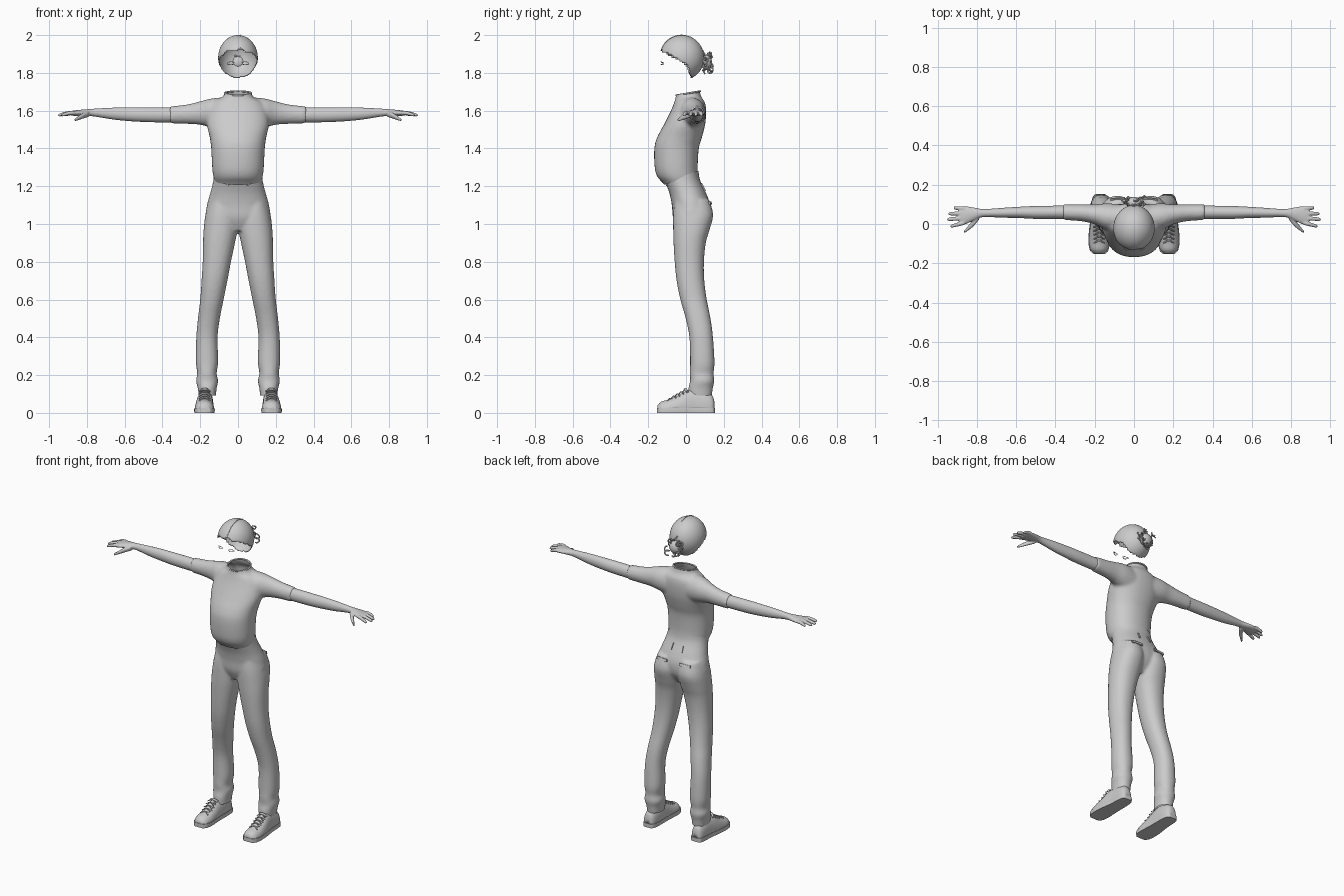
import bpy, bmesh, math, random
from mathutils import Vector
from mathutils.bvhtree import BVHTree

random.seed(4)
if "Cube" in bpy.data.objects:
    bpy.data.objects.remove(bpy.data.objects["Cube"])

grey = bpy.data.materials.new("plain_grey")
grey.use_nodes = True
grey.diffuse_color = (0.6, 0.6, 0.6, 1)
grey.node_tree.nodes["Principled BSDF"].inputs["Base Color"].default_value = (0.6, 0.6, 0.6, 1)


def finish(name, bm):
    """Turn a bmesh into a smooth, grey object."""
    mesh = bpy.data.meshes.new(name)
    bm.to_mesh(mesh)
    bm.free()
    mesh.materials.clear()
    mesh.materials.append(grey)
    for p in mesh.polygons:
        p.use_smooth = True
        p.material_index = 0
    obj = bpy.data.objects.new(name, mesh)
    bpy.context.collection.objects.link(obj)
    return obj


def loft(bm, axis, rings, side=1, power=2.0, sides=32, steps=4, zlim=None):
    """Skin through rings (t, a_min, a_max, b_min, b_max) along an axis."""
    smooth = []
    for i in range(len(rings) - 1):
        p0, p1 = rings[max(i - 1, 0)], rings[i]
        p2, p3 = rings[i + 1], rings[min(i + 2, len(rings) - 1)]
        for k in range(steps):
            u = k / steps
            smooth.append([b + u * ((c - a) / 2 + u * ((2 * a - 5 * b + 4 * c - d) / 2
                           + u * (3 * b - a - 3 * c + d) / 2))
                           for a, b, c, d in zip(p0, p1, p2, p3)])
    smooth.append(rings[-1])
    loops = []
    for t, a0, a1, b0, b1 in smooth:
        loop = []
        for k in range(sides):
            ang = math.tau * k / sides
            c, s = math.cos(ang), math.sin(ang)
            a = (a0 + a1) / 2 + (a1 - a0) / 2 * math.copysign(abs(c) ** (2 / power), c)
            b = (b0 + b1) / 2 + (b1 - b0) / 2 * math.copysign(abs(s) ** (2 / power), s)
            x, y, z = {"x": (t, a, b), "y": (a, t, b), "z": (a, b, t)}[axis]
            if zlim:
                z = min(max(z, zlim[0]), zlim[1])
            loop.append(bm.verts.new((x * side, y, z)))
        loops.append(loop)
    for lo, hi in zip(loops, loops[1:]):
        for k in range(sides):
            n = (k + 1) % sides
            bm.faces.new((lo[k], lo[n], hi[n], hi[k]))
    bm.faces.new(loops[0][::-1])
    bm.faces.new(loops[-1])
    bmesh.ops.recalc_face_normals(bm, faces=bm.faces)


def fuse(name, bm, voxel, rounds, cuts=()):
    """Merge overlapping lofts into one skin, then trim openings (co, normal)."""
    obj = finish(name, bm)
    rm = obj.modifiers.new("merge", "REMESH")
    rm.mode, rm.voxel_size = "VOXEL", voxel
    sm = obj.modifiers.new("soften", "SMOOTH")
    sm.factor, sm.iterations = 0.5, rounds
    deps = bpy.context.evaluated_depsgraph_get()
    merged = bpy.data.meshes.new_from_object(obj.evaluated_get(deps))
    bpy.data.objects.remove(obj)
    out = bmesh.new()
    out.from_mesh(merged)
    for co, normal in cuts:
        bmesh.ops.bisect_plane(out, geom=out.verts[:] + out.edges[:] + out.faces[:],
                               plane_co=co, plane_no=normal, clear_outer=True)
    return finish(name, out)


def tube(name, points, radius, closed=False):
    curve = bpy.data.curves.new(name, "CURVE")
    curve.dimensions = "3D"
    curve.bevel_depth, curve.bevel_resolution, curve.resolution_u = radius, 2, 6
    curve.use_fill_caps = True
    sp = curve.splines.new("BEZIER")
    sp.bezier_points.add(len(points) - 1)
    for bp, p in zip(sp.bezier_points, points):
        bp.co = p
        bp.handle_left_type = bp.handle_right_type = "AUTO"
    sp.use_cyclic_u = closed
    curve.materials.append(grey)
    obj = bpy.data.objects.new(name, curve)
    bpy.context.collection.objects.link(obj)
    return obj


def mirrored(z, w, y0, y1):
    return (z, -w, w, y0, y1)


# shirt: blousy body and short sleeves, open at the neck and hem
bm = bmesh.new()
loft(bm, "z", [mirrored(*r) for r in (
    (1.19, .116, -.10, .06), (1.22, .122, -.125, .064), (1.25, .131, -.152, .065),
    (1.30, .137, -.166, .062), (1.40, .142, -.168, .068), (1.46, .15, -.152, .085),
    (1.53, .165, -.115, .102), (1.60, .155, -.08, .107), (1.645, .13, -.062, .1),
    (1.675, .078, -.054, .08), (1.73, .066, -.05, .068))], power=2.2)
for s in (1, -1):
    loft(bm, "x", [(.06, -.04, .10, 1.49, 1.672), (.14, -.03, .105, 1.51, 1.665),
                   (.20, -.002, .1, 1.525, 1.65), (.27, .014, .1, 1.53, 1.633),
                   (.36, .02, .1, 1.532, 1.623)], s)
shirt = fuse("shirt", bm, .009, 6,
             [((0, 0, 1.69), (0, -.17, 1)), ((0, 0, 1.245), (0, .33, -1))])
tube("shirt_collar", [(.07 * math.cos(a), .012 + .063 * math.sin(a),
                       1.69 + .17 * (.012 + .063 * math.sin(a)))
                      for a in (math.tau * k / 12 for k in range(12))], .005, True)

# trousers: hips and two straight legs, open at the waist and hems
bm = bmesh.new()
loft(bm, "z", [mirrored(*r) for r in (
    (.965, .07, -.04, .08), (1.03, .165, -.068, .122), (1.1, .164, -.075, .128),
    (1.16, .148, -.087, .108), (1.21, .135, -.105, .084), (1.25, .128, -.118, .07),
    (1.31, .122, -.115, .065))], power=2.2)
for s in (1, -1):
    loft(bm, "z", [(.075, .118, .206, .014, .135), (.13, .113, .213, .013, .142),
                   (.17, .105, .222, .022, .15), (.21, .113, .216, .02, .146),
                   (.27, .105, .223, .022, .151), (.40, .108, .221, .018, .143),
                   (.50, .096, .212, -.002, .13), (.60, .076, .2, -.03, .11),
                   (.70, .056, .193, -.05, .097), (.80, .037, .187, -.06, .095),
                   (.90, .016, .185, -.066, .105), (.97, .002, .182, -.068, .125),
                   (1.05, -.002, .172, -.068, .144), (1.13, .01, .15, -.06, .122)],
         s, power=2.2)
trousers = fuse("trousers", bm, .008, 5,
                [((0, 0, 1.26), (0, -.33, 1)), ((0, 0, .092), (0, 0, -1))])

# belt loops and back pocket flaps laid on the trouser surface
skin = BVHTree.FromObject(trousers, bpy.context.evaluated_depsgraph_get())


def patch(name, near, size):
    spot, normal = skin.find_nearest(Vector(near))[:2]
    if normal.dot(Vector((near[0], near[1], 0))) < 0:
        normal = -normal
    b = bmesh.new()
    bmesh.ops.create_cube(b, size=1)
    bmesh.ops.scale(b, vec=size, verts=b.verts)
    obj = finish(name, b)
    for p in obj.data.polygons:
        p.use_smooth = False
    obj.location = spot
    obj.rotation_euler = normal.to_track_quat("Y", "Z").to_euler()


for s in (1, -1):
    patch("front_belt_loop", (s * .08, -.2, 1.205), (.009, .012, .045))
    patch("back_belt_loop", (s * .055, .2, 1.25), (.009, .012, .045))
    patch("back_pocket_flap", (s * .085, .22, 1.14), (.075, .008, .016))

for s in (1, -1):
    # bare arm, palm, fingers and thumb
    bm = bmesh.new()
    loft(bm, "x", [(.34, .025, .095, 1.538, 1.617), (.42, .026, .093, 1.538, 1.618),
                   (.50, .026, .092, 1.54, 1.618), (.58, .03, .088, 1.545, 1.618),
                   (.66, .032, .083, 1.553, 1.616), (.74, .035, .077, 1.566, 1.612),
                   (.78, .033, .077, 1.571, 1.609), (.82, .016, .085, 1.572, 1.606),
                   (.86, -.002, .09, 1.572, 1.602), (.89, -.004, .088, 1.576, 1.597)], s)
    for root, tip, length in ((.006, -.012, .935), (.031, .023, .952),
                              (.055, .052, .945), (.079, .082, .918)):
        rings = []
        for u, r in ((0, .011), (.45, .0105), (.9, .0085), (1, .003)):
            y, z = root + (tip - root) * u, 1.589 - .014 * u * u
            rings.append((.865 + (length - .865) * u, y - r, y + r, z - r, z + r))
        loft(bm, "x", rings, s, sides=16)
    loft(bm, "x", [(.79, .02, .055, 1.567, 1.598), (.82, -.014, .022, 1.558, 1.588),
                   (.845, -.034, -.01, 1.549, 1.572), (.865, -.048, -.034, 1.543, 1.557)],
         s, sides=16)
    fuse("arm_and_hand", bm, .004, 3)

    # shoe upper and flat sole share one outline
    outline = [(-.15, .15, .205, -.02, .042), (-.13, .133, .222, -.03, .06),
               (-.09, .126, .229, -.04, .071), (-.04, .128, .227, -.05, .093),
               (0, .13, .222, -.06, .115), (.05, .13, .215, -.06, .125),
               (.11, .132, .212, -.05, .11), (.14, .14, .205, -.04, .09),
               (.15, .155, .19, -.01, .06)]
    bm = bmesh.new()
    loft(bm, "y", outline, s, power=2.2, zlim=(.02, .2))
    finish("shoe_upper", bm)
    bm = bmesh.new()
    loft(bm, "y", [(y * 1.02, a - .003, b + .003, -.06, .09) for y, a, b, _, _ in outline],
         s, zlim=(0, .026))
    sole = finish("shoe_sole", bm)
    for p in sole.data.polygons:
        p.use_smooth = abs(p.normal.z) < .5

    # laces crossing the instep, and the padded tongue
    for k in range(5):
        y, z = -.085 + .02 * k, .074 + .0115 * k
        for d in (.012, -.012):
            tube("lace", [(s * .148, y - d, z - .008), (s * .177, y, z + .003),
                          (s * .206, y + d, z - .008)], .003)
    tube("shoe_tongue", [(s * .15, .008, .112), (s * .176, -.004, .126),
                         (s * .202, .008, .112)], .007)

    # upper and lower lashes
    for z, arch in ((1.852, .007), (1.847, -.004)):
        tube("eyelashes", [(s * .02, -.126, z), (s * .037, -.132, z + arch),
                           (s * .056, -.118, z)], .0018)

# hair shell: face side left open, with locks dropping behind the ears
bm = bmesh.new()
bmesh.ops.create_uvsphere(bm, u_segments=64, v_segments=40, radius=1)
for v in bm.verts:
    x, y, z = v.co
    v.co = (x * .105, y * .118 - .022, 1.88 + z * .12)


def below_hairline(p):
    edge = 1.845 - .57 * p.y if p.y < 0 else 1.845 - 2.2 * p.y
    return p.z < edge + .006 * math.sin(p.x * 90)


bmesh.ops.delete(bm, context="FACES",
                 geom=[f for f in bm.faces if below_hairline(f.calc_center_median())])
hair = finish("hair_cap", bm)
thick = hair.modifiers.new("thickness", "SOLIDIFY")
thick.thickness, thick.offset = .004, -1

# parting ridge over the crown
tube("hair_parting", [(.012, -.022 - .118 * math.cos(a), 1.88 + .12 * math.sin(a))
                      for a in (.45, .8, 1.2, 1.6, 2.0)], .002)

# messy bun of curled strands
bm = bmesh.new()
bmesh.ops.create_icosphere(bm, subdivisions=3, radius=1)
for v in bm.verts:
    v.co = (v.co.x * .04, .108 + v.co.y * .03, 1.855 + v.co.z * .04)
finish("bun_core", bm)
for k in range(22):
    ang = math.tau * k / 22
    reach = random.uniform(.5, 1)
    mid = Vector((.058 * reach * math.cos(ang), random.uniform(.09, .14),
                  1.855 + .052 * reach * math.sin(ang)))
    spin, r = random.uniform(0, 6), random.uniform(.01, .018)
    tube("bun_curl", [mid + Vector((r * math.cos(spin + t), .006 * math.sin(2 * t + spin),
                                    r * math.sin(spin + t))) for t in range(5)], .004)
